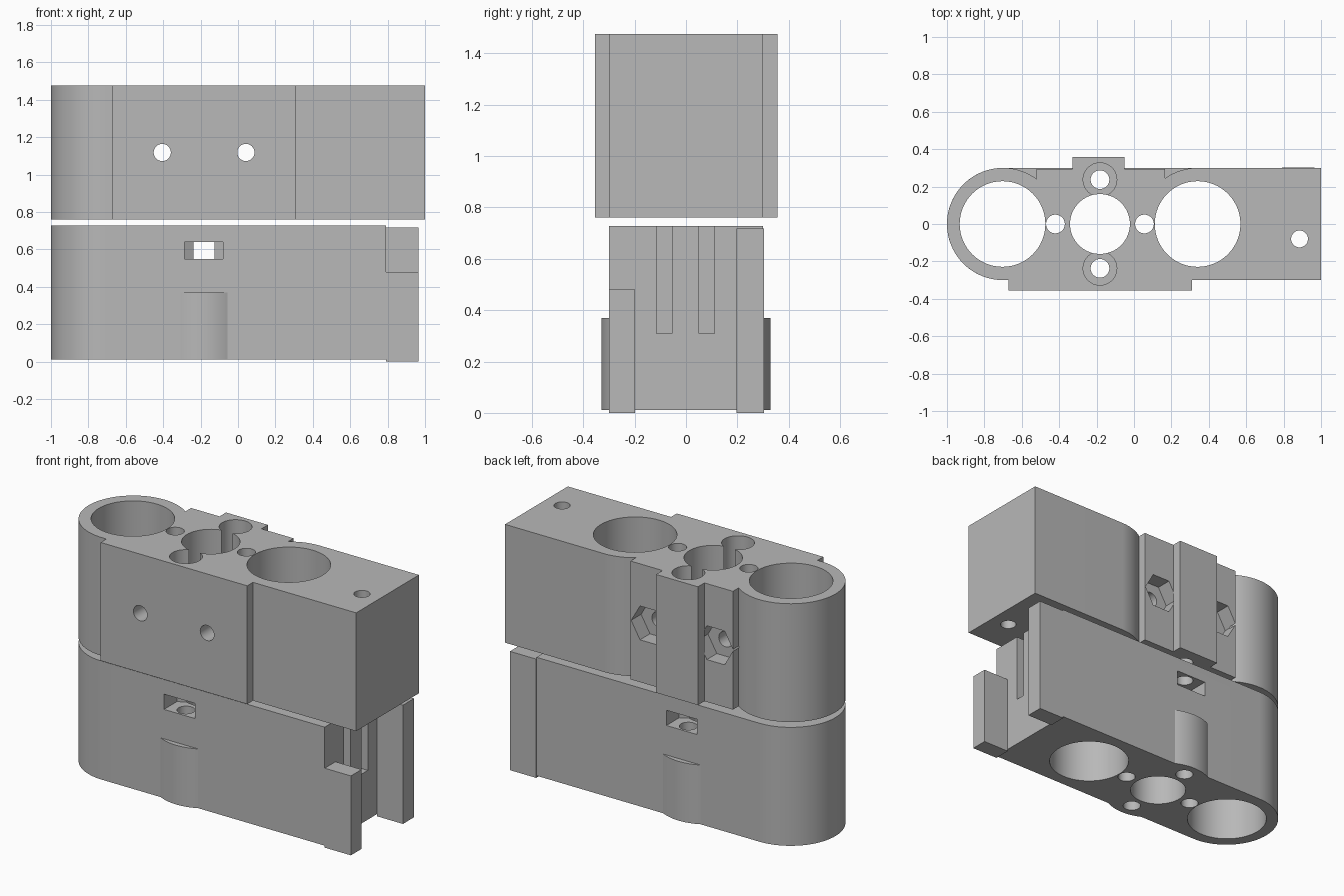
import bpy
import bmesh
from math import sin, cos, pi, radians, sqrt, acos
from mathutils import Matrix

cube = bpy.data.objects.get("Cube")
if cube:
    bpy.data.objects.remove(cube, do_unlink=True)

grey = bpy.data.materials.new("plain grey")
grey.use_nodes = True
grey.diffuse_color = (0.48, 0.48, 0.48, 1)
grey.node_tree.nodes["Principled BSDF"].inputs["Base Color"].default_value = (0.48, 0.48, 0.48, 1)

# Shared layout
END_X, BORE_X, MID_X = -0.70, 0.34, -0.182
HALF, BORE_R, PIN_R, SCREW_Y = 0.30, 0.229, 0.05, 0.237
PIN_XS = (-0.42, 0.056)
LOW_Z, LOW_TOP, UP_Z, UP_TOP = 0.012, 0.728, 0.76, 1.475


def arc(cx, cy, r, start, end, steps=48):
    """Points along an arc, angles in radians."""
    angles = [start + (end - start) * i / steps for i in range(steps + 1)]
    return [(cx + r * cos(a), cy + r * sin(a)) for a in angles]


def circle(cx, cy, r, sides=64, turn=0):
    return arc(cx, cy, r, turn, turn + 2 * pi, sides)[:-1]


def prism(name, outline, z0, z1, matrix=None):
    """Extrude a flat outline from z0 to z1, then place it."""
    bm = bmesh.new()
    face = bm.faces.new([bm.verts.new((x, y, z0)) for x, y in outline])
    top = bmesh.ops.extrude_face_region(bm, geom=[face])["geom"]
    bmesh.ops.translate(bm, vec=(0, 0, z1 - z0),
                        verts=[v for v in top if isinstance(v, bmesh.types.BMVert)])
    if matrix:
        bm.transform(matrix)
    bmesh.ops.recalc_face_normals(bm, faces=bm.faces)
    mesh = bpy.data.meshes.new(name)
    bm.to_mesh(mesh)
    bm.free()
    mesh.materials.append(grey)
    obj = bpy.data.objects.new(name, mesh)
    bpy.context.collection.objects.link(obj)
    return obj


def rect(x0, x1, y0, y1):
    return [(x0, y0), (x1, y0), (x1, y1), (x0, y1)]


def boolean(target, tool, operation="DIFFERENCE"):
    """Apply a boolean and discard the tool."""
    bpy.context.view_layer.objects.active = target
    mod = target.modifiers.new("shape", "BOOLEAN")
    mod.operation, mod.solver, mod.object = operation, "EXACT", tool
    bpy.ops.object.modifier_apply(modifier=mod.name)
    bpy.data.objects.remove(tool, do_unlink=True)


def drill(target, x, y, r, z0=-1, z1=2):
    boolean(target, prism("drill", circle(x, y, r), z0, z1))


def smooth(obj):
    bpy.ops.object.select_all(action="DESELECT")
    obj.select_set(True)
    bpy.context.view_layer.objects.active = obj
    bpy.ops.object.shade_smooth_by_angle(angle=radians(20))


# Upper block: rounded end, front pad, back rib between two notches
notch_left, notch_right = -0.52, 0.165
outline = [(1, -HALF), (1, HALF)]
outline += arc(BORE_X, 0, HALF, pi / 2, acos((notch_right - BORE_X) / HALF), 12)
outline += [(notch_right, 0.295), (-0.05, 0.295), (-0.05, 0.357), (-0.33, 0.357),
            (-0.33, 0.295), (notch_left, 0.295)]
outline += arc(END_X, 0, HALF, acos((notch_left - END_X) / HALF), 1.5 * pi)
outline += [(-0.67, -HALF), (-0.67, -0.355), (0.31, -0.355), (0.31, -HALF)]
upper = prism("upper_block", outline, UP_Z, UP_TOP)

# Lower block: rounded end, square end
outline = [(0.79, -HALF), (0.79, HALF)] + arc(END_X, 0, HALF, pi / 2, 1.5 * pi)
lower = prism("lower_block", outline, LOW_Z, LOW_TOP)

# Curved swellings low on both long sides of the lower block
bulge_r = 0.275
spread = acos(0.125 / bulge_r)
for side in (-1, 1):
    bow = arc(MID_X, 0.33 - bulge_r, bulge_r, spread, pi - spread, 20)
    bow += [(MID_X - 0.125, 0.27), (MID_X + 0.125, 0.27)]
    bulge = prism("bulge", [(x, side * y) for x, y in bow], LOW_Z, 0.37)
    boolean(lower, bulge, "UNION")

# Vertical bores and pin holes through both blocks
for block in (upper, lower):
    for x, r in ((END_X - 0.003, BORE_R), (BORE_X, BORE_R), (MID_X, 0.16),
                 (PIN_XS[0], PIN_R), (PIN_XS[1], PIN_R)):
        drill(block, x, 0, r)
    for side in (-1, 1):
        drill(block, MID_X, side * SCREW_Y, PIN_R)

# Counterbores and the off-centre hole in the upper block
for side in (-1, 1):
    drill(upper, MID_X, side * SCREW_Y, 0.09, UP_TOP - 0.35, 2)
drill(upper, 0.885, -0.08, 0.045)

# Cross bolts with hexagonal nut pockets at the back
along_y = Matrix.Rotation(radians(-90), 4, "X")
bolt_z = 1.118
for x in (-0.405, 0.042):
    boolean(upper, prism("bolt", circle(x, -bolt_z, 0.046, 32), -0.5, 0.25, along_y))
    boolean(upper, prism("nut", circle(x, -bolt_z, 0.118, 6), 0.2, 0.297, along_y))

# Side nut slots in the lower block, pointed toward the middle
nut_half = 0.103
nut_r = nut_half * 2 / sqrt(3)
for side in (-1, 1):
    slot = [(nut_half, 0.4), (-nut_half, 0.4), (-nut_half, SCREW_Y - nut_r / 2),
            (0, SCREW_Y - nut_r), (nut_half, SCREW_Y - nut_r / 2)]
    boolean(lower, prism("slot", [(MID_X + x, side * y) for x, y in slot], 0.548, 0.64))

# Upright grooves in the square end
for y in (-0.085, 0.081):
    boolean(lower, prism("groove", rect(0.69, 0.9, y - 0.03, y + 0.03), 0.31, 0.9))

# Prongs beyond the square end: short in front, tall behind
prongs = [prism("front_prong", rect(0.79, 0.965, -HALF, -0.198), 0, 0.48),
          prism("back_prong", rect(0.79, 0.965, 0.197, 0.303), 0, 0.718)]

for block in (upper, lower):
    smooth(block)
